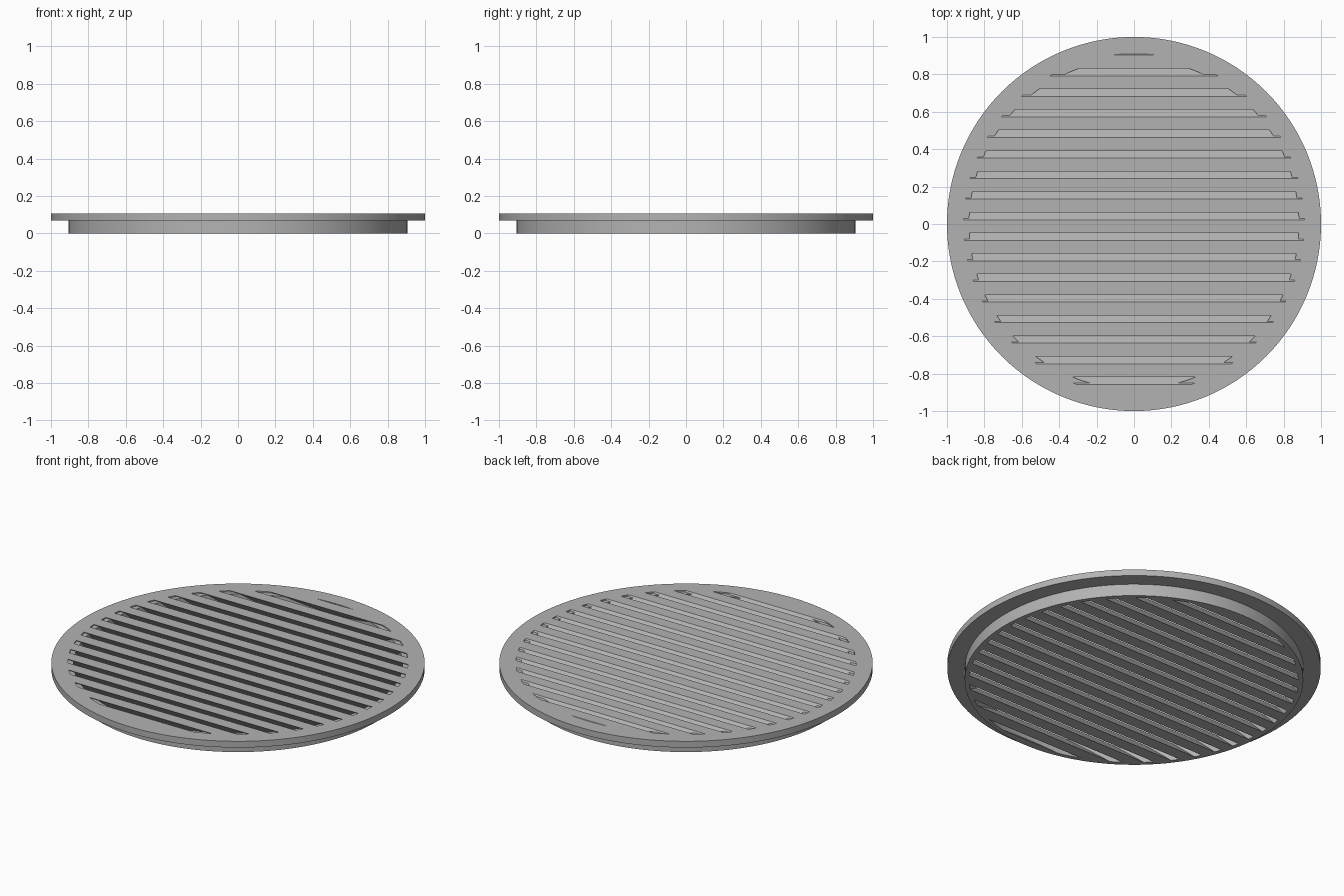
import bpy, bmesh, math
from mathutils import Vector

cube = bpy.data.objects.get("Cube")
if cube:
    bpy.data.objects.remove(cube, do_unlink=True)

TOP, FLANGE_Z = 0.107, 0.07
PITCH, SLOT_WIDTH, PIVOT_Z = 0.11, 0.039, 0.039

metal = bpy.data.materials.new("grey metal")
metal.use_nodes = True
GREY = (0.45, 0.45, 0.45, 1)
metal.diffuse_color = GREY
metal.node_tree.nodes["Principled BSDF"].inputs["Base Color"].default_value = GREY


def make_object(name, bm):
    bmesh.ops.recalc_face_normals(bm, faces=bm.faces)
    mesh = bpy.data.meshes.new(name)
    bm.to_mesh(mesh)
    bm.free()
    mesh.materials.append(metal)
    obj = bpy.data.objects.new(name, mesh)
    bpy.context.collection.objects.link(obj)
    return obj


def turned(name, profile, steps=128):
    """Closed solid of revolution from (radius, z) points, bottom to top."""
    bm = bmesh.new()
    rings = [[bm.verts.new((r * math.cos(2 * math.pi * i / steps),
                            r * math.sin(2 * math.pi * i / steps), z))
              for i in range(steps)] for r, z in profile]
    for low, high in zip(rings, rings[1:]):
        for i in range(steps):
            j = (i + 1) % steps
            bm.faces.new((low[i], low[j], high[j], high[i]))
    bm.faces.new(rings[0][::-1])
    bm.faces.new(rings[-1])
    return make_object(name, bm)


def slanted_slots(name):
    """Row of long prisms leaning 45 degrees, running along x."""
    bm = bmesh.new()
    low, high = -0.05, 0.16
    for k in range(-9, 10):
        section = []
        for z, side in ((low, -1), (low, 1), (high, 1), (high, -1)):
            section.append((k * PITCH - (z - PIVOT_Z) + side * SLOT_WIDTH / 2, z))
        ends = [[bm.verts.new((x, y, z)) for y, z in section] for x in (-1.1, 1.1)]
        for i in range(4):
            j = (i + 1) % 4
            bm.faces.new((ends[0][i], ends[0][j], ends[1][j], ends[1][i]))
        bm.faces.new(ends[0])
        bm.faces.new(ends[1][::-1])
    return make_object(name, bm)


def apply_boolean(target, cutter, operation):
    mod = target.modifiers.new(operation.lower(), 'BOOLEAN')
    mod.operation, mod.object, mod.solver = operation, cutter, 'EXACT'
    graph = bpy.context.evaluated_depsgraph_get()
    result = bpy.data.meshes.new_from_object(target.evaluated_get(graph))
    target.modifiers.clear()
    target.data = result
    bpy.data.objects.remove(cutter, do_unlink=True)


# Round plate with a wide flange above a narrower collar
grate = turned("drain_grate", [(0.907, 0), (0.907, FLANGE_Z), (1, FLANGE_Z), (1, TOP)])

# Slots stop at the collar's inner wall, with a shallow ledge at the top
slots = slanted_slots("slot_cutter")
limit = turned("slot_limit", [(0.882, -0.03), (0.882, 0.1), (0.911, 0.1), (0.911, 0.14)])
apply_boolean(slots, limit, 'INTERSECT')
apply_boolean(grate, slots, 'DIFFERENCE')

# Smooth rim, crisp edges
bpy.ops.object.select_all(action='DESELECT')
grate.select_set(True)
bpy.context.view_layer.objects.active = grate
bpy.ops.object.shade_smooth_by_angle(angle=math.radians(30))
